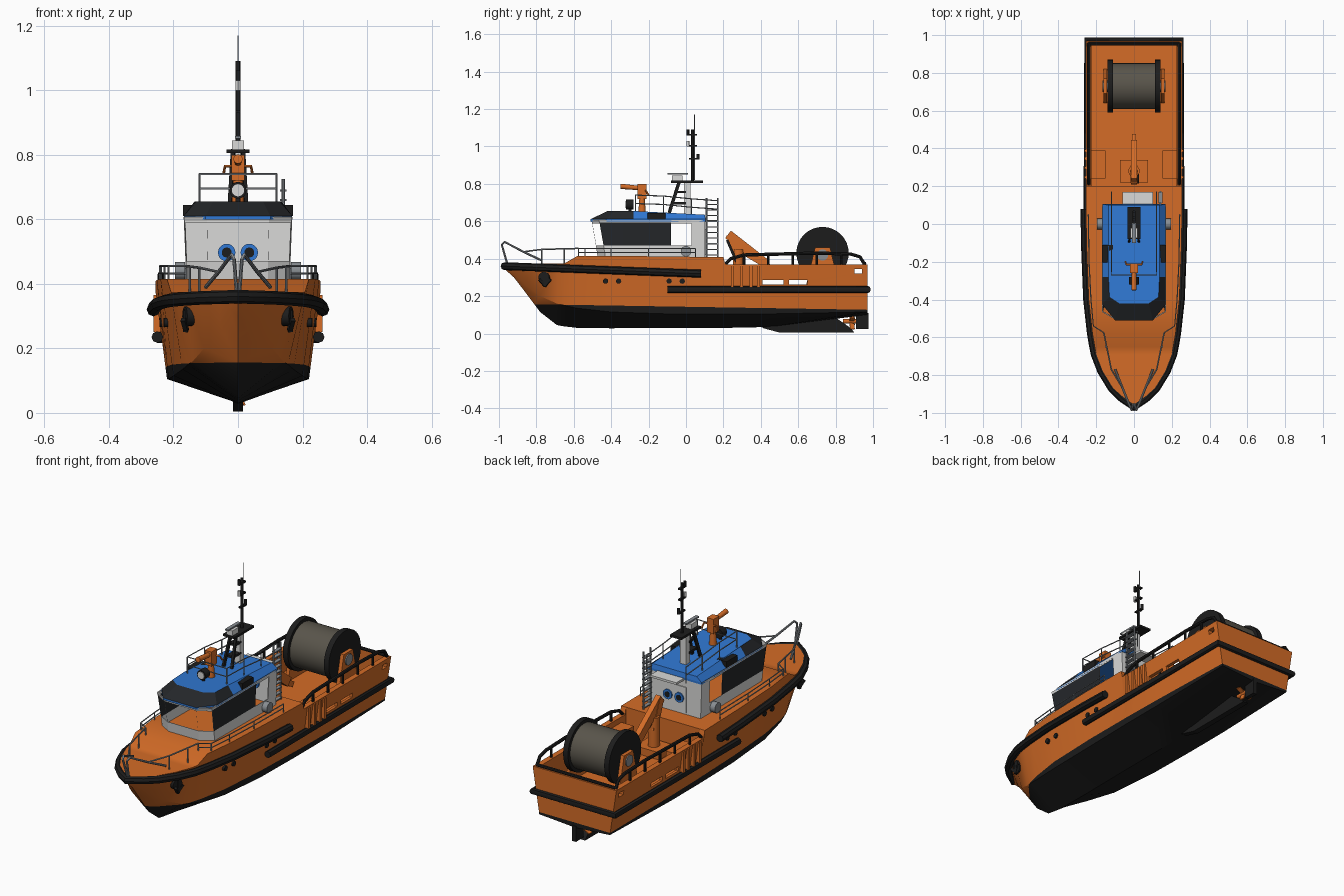
import bpy, bmesh, math
from mathutils import Vector

cube = bpy.data.objects.get("Cube")
if cube:
    bpy.data.objects.remove(cube, do_unlink=True)


def material(name, r, g, b):
    m = bpy.data.materials.new(name)
    m.use_nodes = True
    m.diffuse_color = (r, g, b, 1)
    bsdf = next(n for n in m.node_tree.nodes if n.type == 'BSDF_PRINCIPLED')
    bsdf.inputs["Base Color"].default_value = (r, g, b, 1)
    bsdf.inputs["Roughness"].default_value = .6
    return m


ORANGE = material("orange paint", .66, .15, .02)
BLACK = material("black rubber", .012, .012, .012)
WHITE = material("off white paint", .7, .7, .69)
BLUE = material("blue paint", .03, .19, .66)
GLASS = material("dark glass", .018, .02, .023)
GREY = material("grey metal", .25, .27, .29)
CABLE = material("cable brown", .1, .09, .07)


def finish(bm, name, *mats, smooth=True):
    """Turn a bmesh into a named object with the given materials."""
    bmesh.ops.recalc_face_normals(bm, faces=bm.faces)
    mesh = bpy.data.meshes.new(name)
    bm.to_mesh(mesh)
    bm.free()
    ob = bpy.data.objects.new(name, mesh)
    bpy.context.collection.objects.link(ob)
    for m in mats:
        mesh.materials.append(m)
    activate(ob)
    if smooth:
        bpy.ops.object.shade_smooth_by_angle(angle=math.radians(30))
    return ob


def activate(ob):
    bpy.ops.object.select_all(action='DESELECT')
    ob.select_set(True)
    bpy.context.view_layer.objects.active = ob


def loft(rings, closed=True, caps=True):
    """Skin a list of equal point rings; returns bmesh and side faces per band."""
    bm = bmesh.new()
    rows = [[bm.verts.new(p) for p in ring] for ring in rings]
    n = len(rows[0])
    bands = [[bm.faces.new((a[i], a[(i + 1) % n], b[(i + 1) % n], b[i]))
              for i in range(n if closed else n - 1)] for a, b in zip(rows, rows[1:])]
    if caps:
        bm.faces.new(rows[0])
        bm.faces.new(rows[-1])
    return bm, bands


def box(name, mat, lo, hi):
    bm = bmesh.new()
    bmesh.ops.create_cube(bm, size=1)
    for v in bm.verts:
        v.co = [a + (c + .5) * (b - a) for a, b, c in zip(lo, hi, v.co)]
    return finish(bm, name, mat, smooth=False)


def orient(bm, a, b):
    a, b = Vector(a), Vector(b)
    turn = (b - a).to_track_quat('Z', 'Y')
    for v in bm.verts:
        v.co = turn @ v.co + (a + b) / 2
    return bm


def rod(name, mat, a, b, r, r2=None, sides=20):
    bm = bmesh.new()
    bmesh.ops.create_cone(bm, cap_ends=True, segments=sides, radius1=r,
                          radius2=r if r2 is None else r2,
                          depth=(Vector(b) - Vector(a)).length)
    return finish(orient(bm, a, b), name, mat)


def bar(name, mat, a, b, wide, deep):
    bm = bmesh.new()
    bmesh.ops.create_cube(bm, size=1)
    length = (Vector(b) - Vector(a)).length
    bmesh.ops.scale(bm, vec=(wide, deep, length), verts=bm.verts)
    return finish(orient(bm, a, b), name, mat, smooth=False)


def tube(name, mat, pts, r):
    cu = bpy.data.curves.new(name, 'CURVE')
    cu.dimensions = '3D'
    cu.bevel_depth, cu.bevel_resolution, cu.use_fill_caps = r, 2, True
    sp = cu.splines.new('POLY')
    sp.points.add(len(pts) - 1)
    for q, p in zip(sp.points, pts):
        q.co = (*p, 1)
    ob = bpy.data.objects.new(name, cu)
    bpy.context.collection.objects.link(ob)
    cu.materials.append(mat)
    activate(ob)
    bpy.ops.object.convert(target='MESH')
    bpy.ops.object.shade_smooth_by_angle(angle=math.radians(40))


def railing(name, pts, height, r=.004):
    """Top rail, middle rail and a post at each point."""
    for part in (1, .5):
        tube(name + "_rail", GREY, [(x, y, z + height * part) for x, y, z in pts], r)
    for x, y, z in pts:
        rod(name + "_post", GREY, (x, y, z), (x, y, z + height), r, sides=8)


# Hull: y, keel z, chine x and z, sheer x and z
stations = [
    (-.965, .34, .002, .35, .006, .375), (-.92, .3, .025, .32, .06, .375),
    (-.87, .235, .055, .27, .11, .375), (-.78, .115, .105, .2, .165, .375),
    (-.69, .045, .14, .16, .2, .375), (-.65, .038, .155, .15, .208, .375),
    (-.58, .03, .172, .135, .22, .415), (-.4, .028, .2, .115, .24, .415),
    (-.1, .03, .215, .105, .252, .412), (.2, .03, .22, .105, .255, .408),
    (.21, .03, .22, .105, .255, .37), (.45, .035, .22, .105, .255, .37),
    (.97, .1, .215, .115, .255, .37)]
bm, _ = loft([[(-xs, y, zs), (-xc, y, zc), (0, y, zk), (xc, y, zc), (xs, y, zs)]
              for y, zk, xc, zc, xs, zs in stations])
normal = Vector((0, .0165, 1))
water = Vector((0, -.85, .157))
bmesh.ops.bisect_plane(bm, geom=bm.verts[:] + bm.edges[:] + bm.faces[:],
                       plane_co=water, plane_no=normal)
for f in bm.faces:
    f.material_index = int((f.calc_center_median() - water).dot(normal) < 0)
hull = finish(bm, "hull", ORANGE, BLACK)

# Aft well and freeing ports
cutters = [box("well_cutter", ORANGE, (-.225, .2, .25), (.225, .955, .6))]
for y, length, z in ((.41, .11, .262), (.55, .1, .262), (.9, .04, .32)):
    cutters.append(box("port_cutter", ORANGE, (-.4, y, z), (.4, y + length, z + .025)))
for c in cutters:
    c.hide_render = True
    mod = hull.modifiers.new("cut", 'BOOLEAN')
    mod.object, mod.solver = c, 'EXACT'
    activate(hull)
    bpy.ops.object.modifier_apply(modifier=mod.name)
    bpy.data.objects.remove(c, do_unlink=True)

# Fenders
side = [(xs + .008, y, .36 - .035 * min(1, (y + .965) / .9))
        for y, _, _, _, xs, _ in stations[1:9]] + [(.262, .08, .32)]
tube("upper_fender", BLACK, [(-x, y, z) for x, y, z in side[::-1]]
     + [(0, -.97, .36)] + side, .021)
tube("lower_fender", BLACK, [(-.25, -.1, .235), (-.25, .975, .235),
                             (.25, .975, .235), (.25, -.1, .235)], .018)

# Skeg, propeller and rudder
bm, _ = loft([[(x, .4, .032), (x, .5, .005), (x, .9, .005), (x, .88, .03),
               (x, .8, .085)] for x in (-.016, .016)])
finish(bm, "skeg", BLACK, smooth=False)
rod("propeller_hub", ORANGE, (0, .84, .065), (0, .91, .065), .012)
for k in range(4):
    a = k * math.pi / 2 + .4
    bar("propeller_blade", ORANGE, (0, .885, .065),
        (.045 * math.cos(a), .89, .065 + .045 * math.sin(a)), .025, .006)
box("rudder", BLACK, (-.012, .91, .025), (.012, .975, .11))

# Wheelhouse walls with open and glazed panes
half = [(.158, .1), (.158, .03), (.158, -.08), (.158, -.21), (.158, -.335),
        (.158, -.43), (.092, -.47)]
outline = half + [(-x, y) for x, y in half[::-1]]


def wall_ring(z):
    t = (z - .41) / .2
    return [(x * (1 + .05 * t), y - .035 * t * (y < -.4), z) for x, y in outline]


bm, bands = loft([wall_ring(z) for z in (.41, .468, .592, .608)], caps=False)
panes = [f for i, f in enumerate(bands[1]) if i not in (0, 12, 13)]
openings = [bands[1][i] for i in (1, 5, 6, 7, 11)]
bmesh.ops.inset_individual(bm, faces=panes, thickness=.007)
for f in panes:
    f.material_index = 1
bmesh.ops.delete(bm, geom=openings, context='FACES')
house = finish(bm, "wheelhouse", WHITE, GLASS, smooth=False)
mod = house.modifiers.new("thickness", 'SOLIDIFY')
mod.thickness, mod.offset = .006, 0

# Roof with sloping visor windows
outer = [(.168, .105), (.168, -.28), (.168, -.425), (.1, -.51)]
inner = [(.135, .1), (.135, -.28), (.13, -.385), (.078, -.42)]
mirror = lambda pts: pts + [(-x, y) for x, y in pts[::-1]]
bm, bands = loft([[(x, y, .6) for x, y in mirror(outer)],
                  [(x, y, .611) for x, y in mirror(outer)],
                  [(x, y, .655 - .02 * (y > 0)) for x, y in mirror(inner)]])
visor = [bands[1][i] for i in range(1, 6)]
bmesh.ops.inset_individual(bm, faces=visor, thickness=.006)
for f in visor:
    f.material_index = 1
finish(bm, "roof", BLUE, GLASS, smooth=False)

# Rear wall: door, vents, step and ladder
box("rear_door", WHITE, (-.075, .1, .42), (.075, .107, .56))
for s in (-1, 1):
    x = s * .035
    rod("vent_rim", BLUE, (x, .088, .497), (x, .114, .497), .027)
    rod("vent_core", BLACK, (x, .086, .497), (x, .116, .497), .016, sides=10)
box("rear_step", WHITE, (-.06, .1, .595), (.1, .17, .607))
for y in (.11, .17):
    rod("ladder_side", GREY, (.14, y, .37), (.14, y, .725), .005, sides=8)
for k in range(11):
    z = .39 + k * .03
    bar("ladder_rung", GREY, (.14, .11, z), (.14, .17, z), .02, .006)

# Rails
railing("roof", [(.12, .17, .62), (.12, .03, .63), (.12, -.12, .645), (.12, -.27, .65),
                 (-.12, -.27, .65), (-.12, -.12, .645), (-.12, .03, .63),
                 (-.12, .17, .62)], .09, .003)
for s in (-1, 1):
    railing("deck", [(s * x, y, .41) for x, y in
                     ((.16, -.575), (.215, -.54), (.228, -.4), (.238, -.2), (.242, .05))], .045, .003)
    tube("bow_rail", GREY, [(s * .004, -.955, .37), (s * .012, -.985, .475), (s * .02, -.97, .49),
                            (s * .06, -.87, .437), (s * .1, -.77, .39)], .006)
    tube("bow_side_rail", GREY, [(s * .06, -.87, .437), (s * .12, -.77, .45),
                                 (s * .16, -.575, .455)], .004)
    for x, y in ((.12, -.77), (.15, -.65)):
        rod("bow_post", GREY, (s * x, y, .37), (s * x, y, .452), .004, sides=8)
    # Aft guard rails, frames and lockers
    tube("aft_guard", BLACK, [(s * .24, y, z) for y, z in
                              ((.21, .37), (.24, .4), (.31, .42), (.7, .43),
                               (.88, .425), (.93, .41), (.955, .37))], .009)
    for k in range(5):
        y = .31 + k * .13
        rod("guard_post", BLACK, (s * .24, y, .36), (s * .24, y, .425), .007, sides=8)
    for y in (.24, .29, .34, .38):
        box("hull_frame", ORANGE, (s * .235, y, .25), (s * .262, y + .015, .365))
    box("side_locker", ORANGE, (s * .15, .24, .25), (s * .23, .39, .34))
    # Hull fittings
    for y, x in ((-.43, .229), (-.36, .231), (-.09, .242), (-.02, .243)):
        rod("porthole", BLACK, (s * .2, y, .28), (s * x, y, .28), .014)
    rod("anchor_pocket", BLACK, (s * .11, -.745, .3), (s * .165, -.76, .3), .03)
    bar("anchor_shank", BLACK, (s * .16, -.755, .32), (s * .163, -.755, .25), .016, .016)
    for d in (-.03, .03):
        bar("anchor_fluke", BLACK, (s * .16, -.755, .255),
            (s * .17, -.755 + d, .29), .014, .014)
    rod("deck_winch", GREY, (s * .165, 0, .44), (s * .195, 0, .44), .028)
    box("roof_box", BLACK, (s * .11, -.205, .61), (s * .17, -.11, .645))
    # Cable reel sides and stands
    rod("reel_flange", BLACK, (s * .11, .73, .43), (s * .14, .73, .43), .14, sides=32)
    bm, _ = loft([[(s * x, .64, .25), (s * x, .82, .25), (s * x, .77, .46),
                   (s * x, .69, .46)] for x in (.142, .162)])
    finish(bm, "reel_stand", ORANGE, smooth=False)
    rod("reel_bearing", GREY, (s * .14, .73, .42), (s * .168, .73, .42), .03)
rod("cable_drum", CABLE, (-.112, .73, .43), (.112, .73, .43), .122, sides=32)
tube("stern_guard", BLACK, [(-.24, .955, .375), (.24, .955, .375)], .009)

# Folding crane
box("crane_base", ORANGE, (-.075, .22, .25), (.075, .34, .29))
rod("crane_column", ORANGE, (0, .28, .28), (0, .28, .45), .03)
bar("crane_lower_arm", ORANGE, (0, .29, .38), (0, .235, .53), .035, .04)
bar("crane_boom", ORANGE, (0, .225, .53), (0, .43, .37), .03, .05)
bar("crane_tip", ORANGE, (0, .3, .44), (0, .47, .34), .02, .03)
bar("crane_ram", BLACK, (.02, .22, .5), (.02, .28, .36), .014, .014)

# Searchlight and water cannon
rod("searchlight", BLACK, (0, -.28, .69), (0, -.32, .69), .026)
rod("searchlight_lens", WHITE, (0, -.318, .69), (0, -.324, .69), .019)
rod("searchlight_stem", BLACK, (0, -.3, .65), (0, -.3, .67), .008)
rod("cannon_base", ORANGE, (0, -.235, .645), (0, -.235, .73), .02, .014)
box("cannon_body", ORANGE, (-.02, -.26, .72), (.02, -.21, .8))
rod("cannon_barrel", ORANGE, (0, -.22, .775), (0, -.35, .787), .011, .014)
tube("cannon_handles", ORANGE, [(-.045, -.2, .74), (-.04, -.215, .765),
                                (.04, -.215, .765), (.045, -.2, .74)], .005)

# Mast, radar and aerial
box("mast_column", WHITE, (-.018, -.01, .62), (.018, .025, .81))
for s in (-1, 1):
    bar("mast_leg", BLACK, (s * .025, -.09, .645), (s * .015, -.035, .815), .012, .016)
for z in (.69, .75):
    box("mast_brace", BLACK, (-.02, -.07 + (z - .69) / 3, z), (.02, 0, z + .012))
box("mast_platform", BLACK, (-.035, -.08, .805), (.035, .09, .817))
box("radar", WHITE, (-.018, -.075, .817), (.018, -.02, .845))
box("radar_scanner", GREY, (-.01, -.1, .85), (.01, .01, .858))
rod("mast_pole", BLACK, (0, .035, .81), (0, .035, 1.09), .008, sides=12)
for k, z in enumerate((.93, 1, 1.06)):
    y = .035 + (.03 if k == 0 else -.025)
    box("mast_arm", BLACK, (-.008, .015, z), (.008, .06, z + .008))
    rod("mast_lamp", WHITE if k == 1 else BLACK, (0, y, z), (0, y, z + .03), .008, sides=12)
rod("aerial", GREY, (0, .045, .82), (0, .045, 1.17), .002, sides=6)
